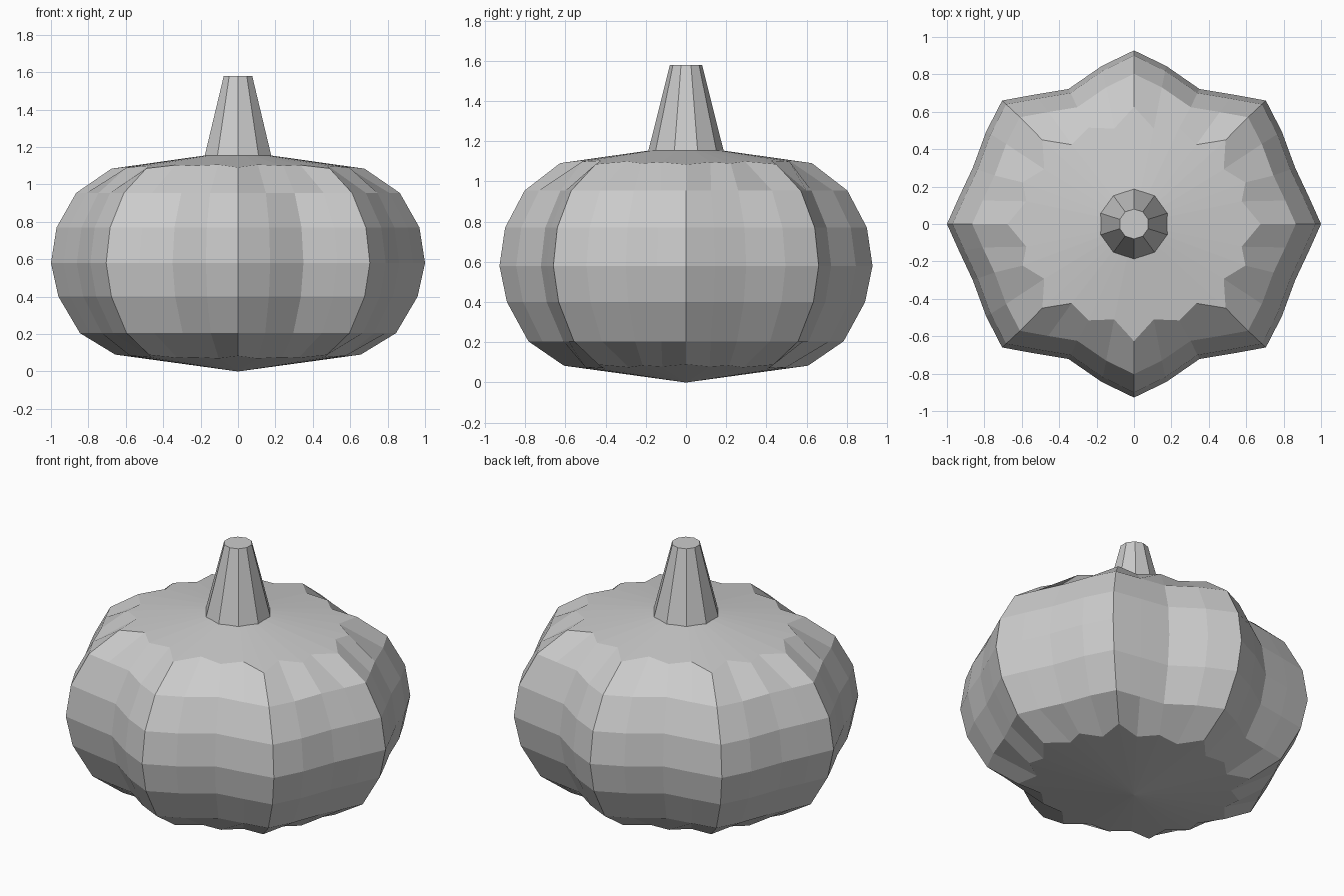
import bpy
import bmesh
import math

cube = bpy.data.objects.get("Cube")
if cube:
    bpy.data.objects.remove(cube)

grey = bpy.data.materials.new("plain grey")
grey.use_nodes = True
grey.diffuse_color = (0.6, 0.6, 0.6, 1)
grey.node_tree.nodes["Principled BSDF"].inputs["Base Color"].default_value = grey.diffuse_color


def finish(bm, name):
    bmesh.ops.recalc_face_normals(bm, faces=bm.faces)
    mesh = bpy.data.meshes.new(name)
    bm.to_mesh(mesh)
    bm.free()
    mesh.materials.append(grey)
    obj = bpy.data.objects.new(name, mesh)
    bpy.context.collection.objects.link(obj)
    return obj


def full_ring(quarter):
    """Mirror a quarter outline (from +x to +y) into a closed loop."""
    half = quarter + [(-x, y) for x, y in quarter[-2::-1]]
    return half + [(x, -y) for x, y in half[-2:0:-1]]


# Ribbed outlines: widest girth, and the zigzag around top and bottom caps
girth = full_ring([(1, 0), (.935, .145), (.862, .3), (.79, .495), (.705, .66),
                   (.53, .692), (.35, .722), (.172, .845), (0, .928)])
cap = full_ring([(.67, 0), (.57, .12), (.59, .22), (.475, .29), (.485, .445),
                 (.33, .42), (.24, .51), (.105, .505), (0, .62)])

# Pumpkin body: stacked rings closed by shallow cones
bm = bmesh.new()


def add_ring(outline, scale, height):
    return [bm.verts.new((x * scale, y * scale, height(math.hypot(x, y))))
            for x, y in outline]


rings = [add_ring(cap, .98, lambda r: .135 * r)]
for scale, z in ((.845, .205), (.96, .4), (1, .58), (.97, .77), (.865, .955)):
    rings.append(add_ring(girth, scale, lambda r: z))
rings.append(add_ring(cap, 1.01, lambda r: 1.18 - .143 * r))

count = len(girth)
for low, high in zip(rings, rings[1:]):
    for i in range(count):
        j = (i + 1) % count
        bm.faces.new((low[i], low[j], high[j], high[i]))
for ring, z in ((rings[0], 0), (rings[-1], 1.18)):
    tip = bm.verts.new((0, 0, z))
    for i in range(count):
        bm.faces.new((ring[i], ring[(i + 1) % count], tip))
finish(bm, "pumpkin_body")

# Tapered ten-sided stem, sunk slightly into the body
bm = bmesh.new()
bmesh.ops.create_cone(bm, cap_ends=True, segments=10, radius1=.193,
                      radius2=.08, depth=.45)
stem = finish(bm, "stem")
stem.location.z = 1.58 - .225
